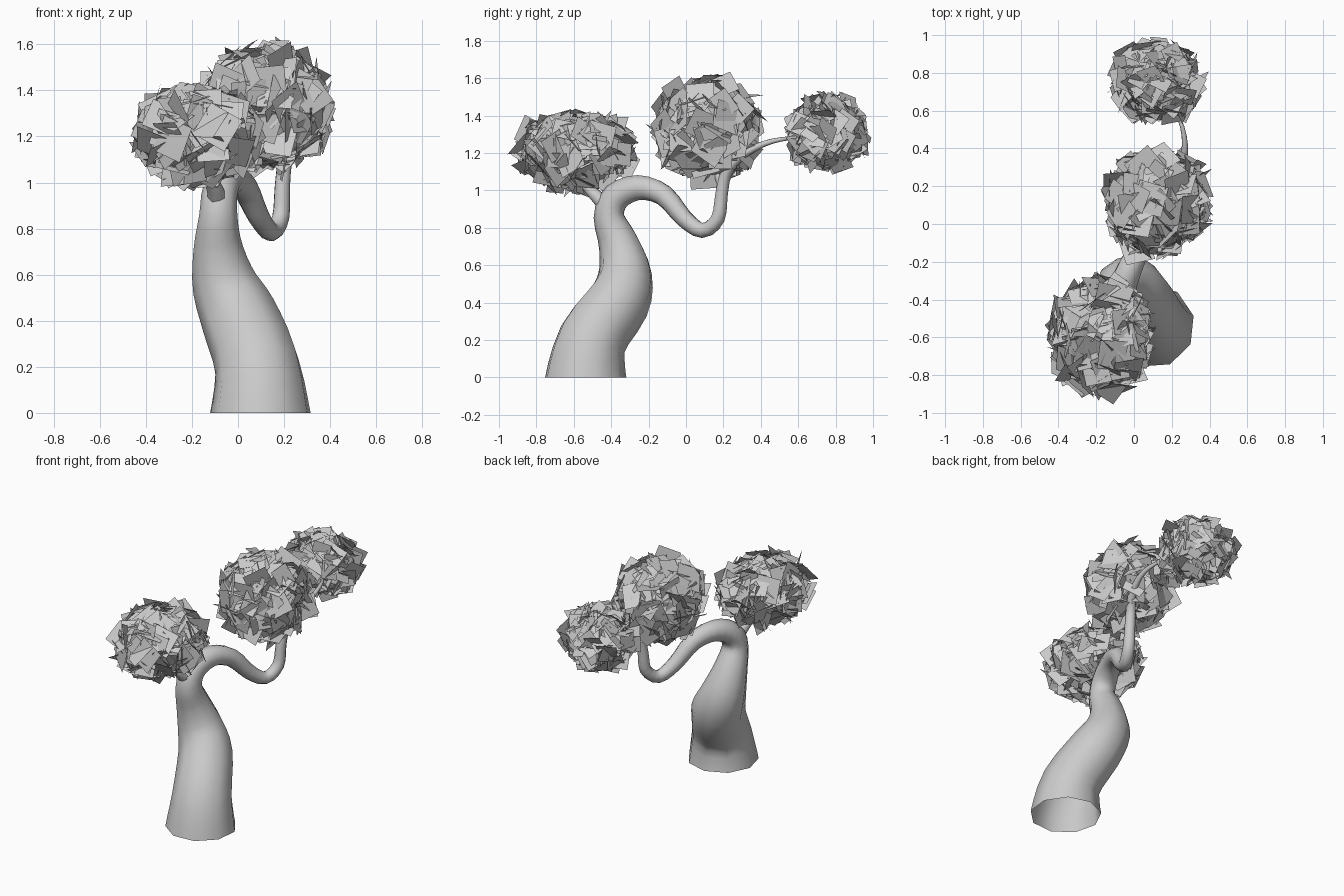
import bpy, bmesh, math, random
from mathutils import Vector, Matrix
from mathutils.geometry import interpolate_bezier

if "Cube" in bpy.data.objects:
    bpy.data.objects.remove(bpy.data.objects["Cube"])

random.seed(7)


def finish(name, bm, smooth):
    me = bpy.data.meshes.new(name)
    bm.to_mesh(me)
    bm.free()
    ob = bpy.data.objects.new(name, me)
    bpy.context.collection.objects.link(ob)
    for p in me.polygons:
        p.use_smooth = smooth
    return ob


def spline(keys, steps):
    """Smooth path through (x, y, z, radius) keys."""
    pts = []
    n = len(keys)
    for i in range(n - 1):
        a, b, c, d = (Vector(keys[min(max(j, 0), n - 1)]) for j in (i - 1, i, i + 1, i + 2))
        for s in range(steps):
            t = s / steps
            pts.append(0.5 * (2 * b + (c - a) * t + (2 * a - 5 * b + 4 * c - d) * t * t
                              + (3 * b - a - 3 * c + d) * t ** 3))
    pts.append(Vector(keys[-1]))
    return pts


def tube(name, keys, sides, steps=3, flat_start=False):
    """Tapered tube swept along a path with open ends."""
    pts = spline(keys, steps)
    pos = [p.to_3d() for p in pts]
    bm = bmesh.new()
    side, prev = Vector((1, 0, 0)), None
    for i, c in enumerate(pos):
        tan = (pos[min(i + 1, len(pos) - 1)] - pos[max(i - 1, 0)]).normalized()
        if flat_start and i == 0:
            tan = Vector((0, 0, 1))
        side = (side - tan * side.dot(tan)).normalized()
        up = tan.cross(side)
        ring = []
        for k in range(sides):
            a = math.tau * (k + 0.35) / sides
            ring.append(bm.verts.new(c + (side * math.cos(a) + up * math.sin(a)) * pts[i][3]))
        if prev:
            for k in range(sides):
                m = (k + 1) % sides
                bm.faces.new((prev[k], prev[m], ring[m], ring[k]))
        prev = ring
    return finish(name, bm, True)


def foliage(name, centre, radii, leaf, count, lo, hi):
    """Clump of square leaf cards scattered over an ellipsoid."""
    bm = bmesh.new()
    centre = Vector(centre)
    made = 0
    while made < count:
        # evenly spread direction on the sphere
        z = 1 - 2 * (made + 0.5) / count
        a = made * 2.39996 + random.uniform(-0.2, 0.2)
        r = math.sqrt(1 - z * z)
        d = Vector((r * math.cos(a), r * math.sin(a), z))
        depth = random.uniform(0.78, 1.0)
        loc = centre + Vector(d[i] * radii[i] for i in range(3)) * depth
        tilt = Vector(random.gauss(0, 0.45) for _ in range(3))
        rot = (d + tilt).to_track_quat('Z', 'Y').to_matrix()
        rot = rot @ Matrix.Rotation(random.uniform(0, math.tau), 3, 'Z')
        h = leaf * random.uniform(0.42, 0.6)
        quad = [loc + rot @ Vector((x * h, y * h, 0))
                for x, y in ((-1, -1), (1, -1), (1, 1), (-1, 1))]
        # keep every card inside the clump's limits
        if all(lo[i] <= q[i] <= hi[i] for q in quad for i in range(3)):
            bm.faces.new([bm.verts.new(q) for q in quad])
            made += 1
    return finish(name, bm, False)


# Trunk: thick leaning base, arch, dip and rising thin arm
tube("trunk", [
    (0.10, -0.54, 0.00, 0.222),
    (0.085, -0.50, 0.21, 0.188),
    (0.01, -0.36, 0.41, 0.172),
    (-0.055, -0.325, 0.56, 0.146),
    (-0.085, -0.36, 0.72, 0.110),
    (-0.085, -0.41, 0.86, 0.084),
    (-0.075, -0.37, 0.965, 0.078),
    (-0.03, -0.25, 1.015, 0.068),
    (0.03, -0.12, 0.975, 0.058),
    (0.09, -0.01, 0.85, 0.048),
    (0.145, 0.09, 0.785, 0.041),
    (0.185, 0.17, 0.85, 0.038),
    (0.192, 0.19, 0.98, 0.034),
    (0.205, 0.215, 1.09, 0.031),
    (0.25, 0.29, 1.18, 0.024),
    (0.27, 0.42, 1.25, 0.016),
    (0.24, 0.56, 1.28, 0.010),
    (0.15, 0.72, 1.29, 0.006)], 9, 3, True)

# Side branches into the front and middle clumps
tube("front_branch", [
    (-0.085, -0.41, 0.90, 0.045), (-0.10, -0.48, 0.97, 0.036),
    (-0.13, -0.54, 1.04, 0.026), (-0.16, -0.59, 1.18, 0.012)], 8)
tube("middle_branch", [
    (0.195, 0.20, 1.02, 0.026), (0.18, 0.16, 1.10, 0.020),
    (0.15, 0.13, 1.18, 0.014), (0.13, 0.12, 1.30, 0.008)], 8)

# Foliage clumps
foliage("front_foliage", (-0.17, -0.59, 1.215), (0.26, 0.30, 0.195), 0.135, 230,
        (-0.48, -1.0, 0.96), (0.18, -0.24, 1.45))
foliage("middle_foliage", (0.12, 0.11, 1.33), (0.265, 0.275, 0.265), 0.14, 240,
        (-0.18, -0.30, 1.00), (0.47, 0.44, 1.64))
foliage("back_foliage", (0.12, 0.755, 1.31), (0.235, 0.205, 0.185), 0.105, 230,
        (-0.16, 0.48, 1.07), (0.44, 1.0, 1.54))
